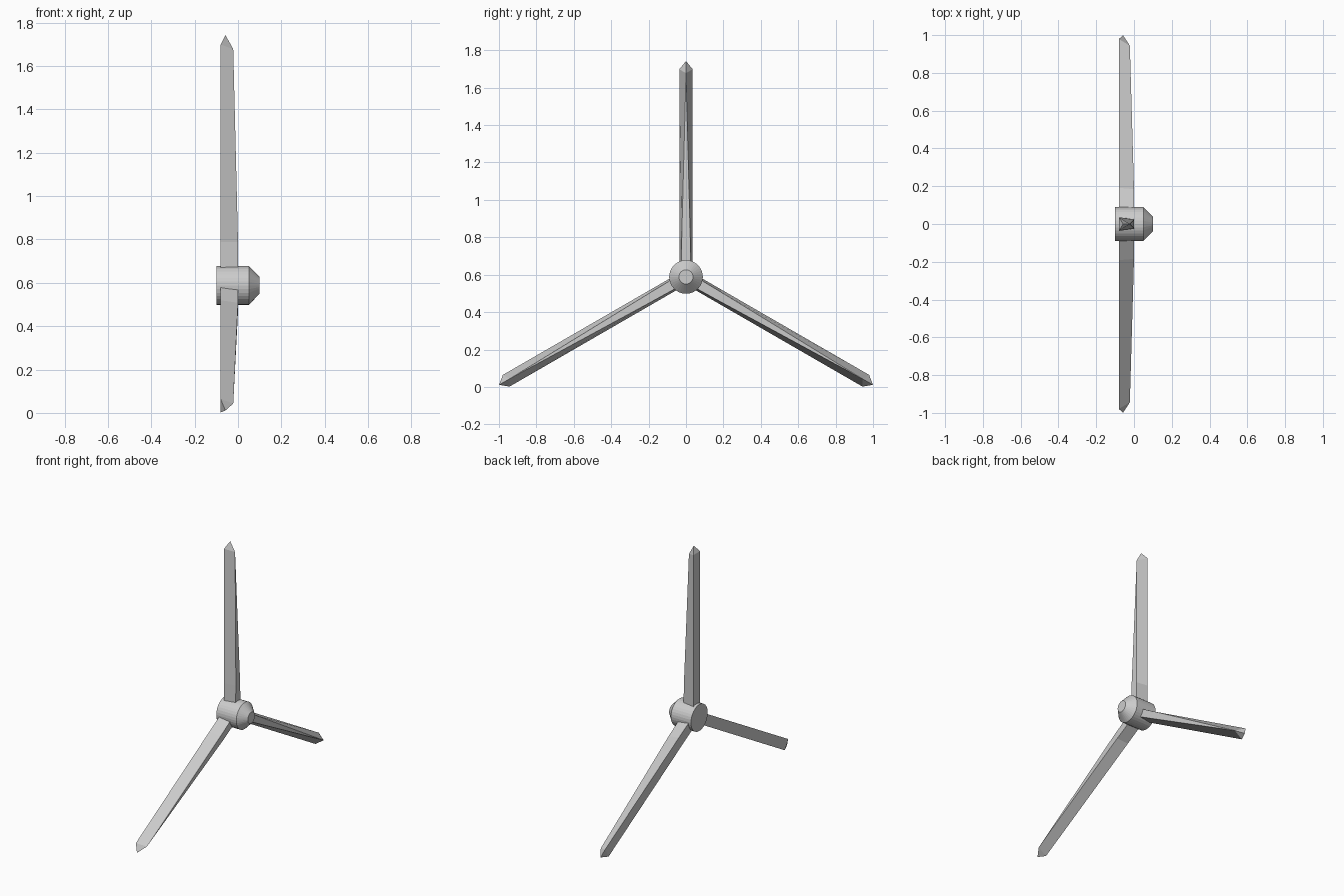
import bpy, bmesh
from math import radians, cos, sin, pi
from mathutils import Matrix

if "Cube" in bpy.data.objects:
    bpy.data.objects.remove(bpy.data.objects["Cube"])

HUB_Z = 0.588


def finish(bm, name):
    bmesh.ops.recalc_face_normals(bm, faces=bm.faces)
    mesh = bpy.data.meshes.new(name)
    bm.to_mesh(mesh)
    bm.free()
    ob = bpy.data.objects.new(name, mesh)
    bpy.context.collection.objects.link(ob)
    ob.location.z = HUB_Z
    return ob


def make_hub(sides=32):
    # drum with a blunt conical nose, axis along x
    bm = bmesh.new()
    rings = []
    for x, r in ((-0.10, 0.09), (0.05, 0.09), (0.10, 0.038)):
        rings.append([bm.verts.new((x, r * cos(2 * pi * i / sides), r * sin(2 * pi * i / sides)))
                      for i in range(sides)])
    for a, b in zip(rings, rings[1:]):
        for i in range(sides):
            j = (i + 1) % sides
            bm.faces.new((a[i], a[j], b[j], b[i]))
    bm.faces.new(rings[0])
    bm.faces.new(rings[-1])
    return finish(bm, "hub")


def make_blade(name, angle):
    # trapezoid section at the root, narrowing to a triangle, then a point
    bm = bmesh.new()

    def section(r, front_x, front_y, front_r=None):
        return [bm.verts.new(p) for p in (
            (-0.08, -0.036, r), (-0.08, 0.036, r),
            (front_x, front_y, front_r or r), (front_x, -front_y, front_r or r))]

    rings = [section(0.05, 0.0, 0.026), section(0.20, 0.0, 0.023),
             section(1.11, -0.022, 0.0, 1.09)]
    for a, b in zip(rings, rings[1:]):
        for i in range(4):
            j = (i + 1) % 4
            bm.faces.new((a[i], a[j], b[j], b[i]))
    bm.faces.new(rings[0])
    tip = bm.verts.new((-0.058, 0, 1.154))
    for i in (0, 1, 3):
        bm.faces.new((rings[2][i], rings[2][(i + 1) % 4], tip))
    bmesh.ops.remove_doubles(bm, verts=bm.verts, dist=1e-4)
    bm.transform(Matrix.Rotation(angle, 4, 'X'))
    return finish(bm, name)


make_hub()
for k in range(3):
    make_blade(f"blade_{k + 1}", radians(120 * k))
